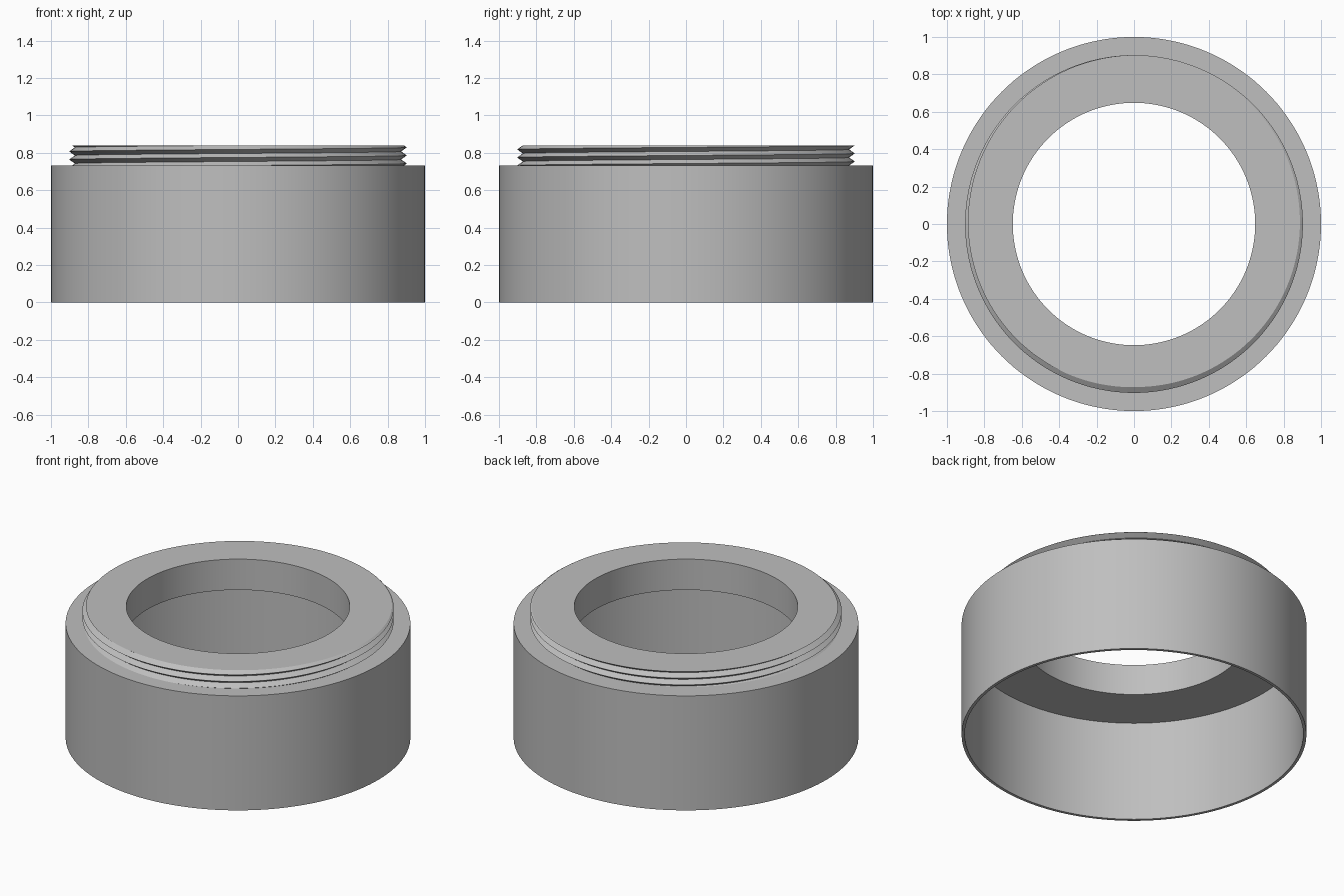
import bpy, bmesh
from math import cos, sin, tau, radians

cube = bpy.data.objects.get("Cube")
if cube:
    bpy.data.objects.remove(cube, do_unlink=True)

SEGMENTS = 144
BORE, LEDGE_Z, TOP_Z = 0.648, 0.733, 0.84
CREST, ROOT, PITCH = 0.903, 0.872, 0.043
FIRST_CREST_Z = 0.829

grey = bpy.data.materials.new("satin grey")
grey.use_nodes = True
colour = (0.52, 0.52, 0.52, 1)
grey.diffuse_color = colour
grey.node_tree.nodes["Principled BSDF"].inputs["Base Color"].default_value = colour


def revolve(name, column):
    """Sweep column(angle), a list of (radius, z), once round the z axis."""
    bm = bmesh.new()
    cols = []
    for i in range(SEGMENTS + 1):
        a = tau * i / SEGMENTS
        cols.append([bm.verts.new((r * cos(a), r * sin(a), z)) for r, z in column(a)])
    for c, d in zip(cols, cols[1:]):
        for j in range(len(c) - 1):
            bm.faces.new((c[j], d[j], d[j + 1], c[j + 1]))
    bmesh.ops.remove_doubles(bm, verts=bm.verts, dist=0.00002)
    mesh = bpy.data.meshes.new(name)
    bm.to_mesh(mesh)
    bm.free()
    mesh.materials.append(grey)
    obj = bpy.data.objects.new(name, mesh)
    bpy.context.collection.objects.link(obj)
    bpy.ops.object.select_all(action="DESELECT")
    obj.select_set(True)
    bpy.context.view_layer.objects.active = obj
    bpy.ops.object.shade_smooth_by_angle(angle=radians(25))
    return obj


# Housing: bore, underside of the shelf, thin skirt, outer wall and ledge
def housing_profile(angle):
    return [(BORE, TOP_Z), (BORE, 0.643), (0.982, 0.643), (0.982, 0),
            (1, 0), (1, LEDGE_Z), (0.86, LEDGE_Z)]


# Threaded collar: helical V ridges trimmed by the ledge and the flat top
def thread_profile(angle):
    crest = FIRST_CREST_Z + PITCH * angle / tau
    points = []
    for k in range(-8, 3):
        z = min(max(crest + k * PITCH / 2, LEDGE_Z), TOP_Z)
        phase = ((z - crest) / PITCH) % 1
        depth = 2 * min(phase, 1 - phase)
        points.append((CREST + (ROOT - CREST) * depth, z))
    return points + [(BORE, TOP_Z)]


revolve("housing", housing_profile)
revolve("threaded_collar", thread_profile)
